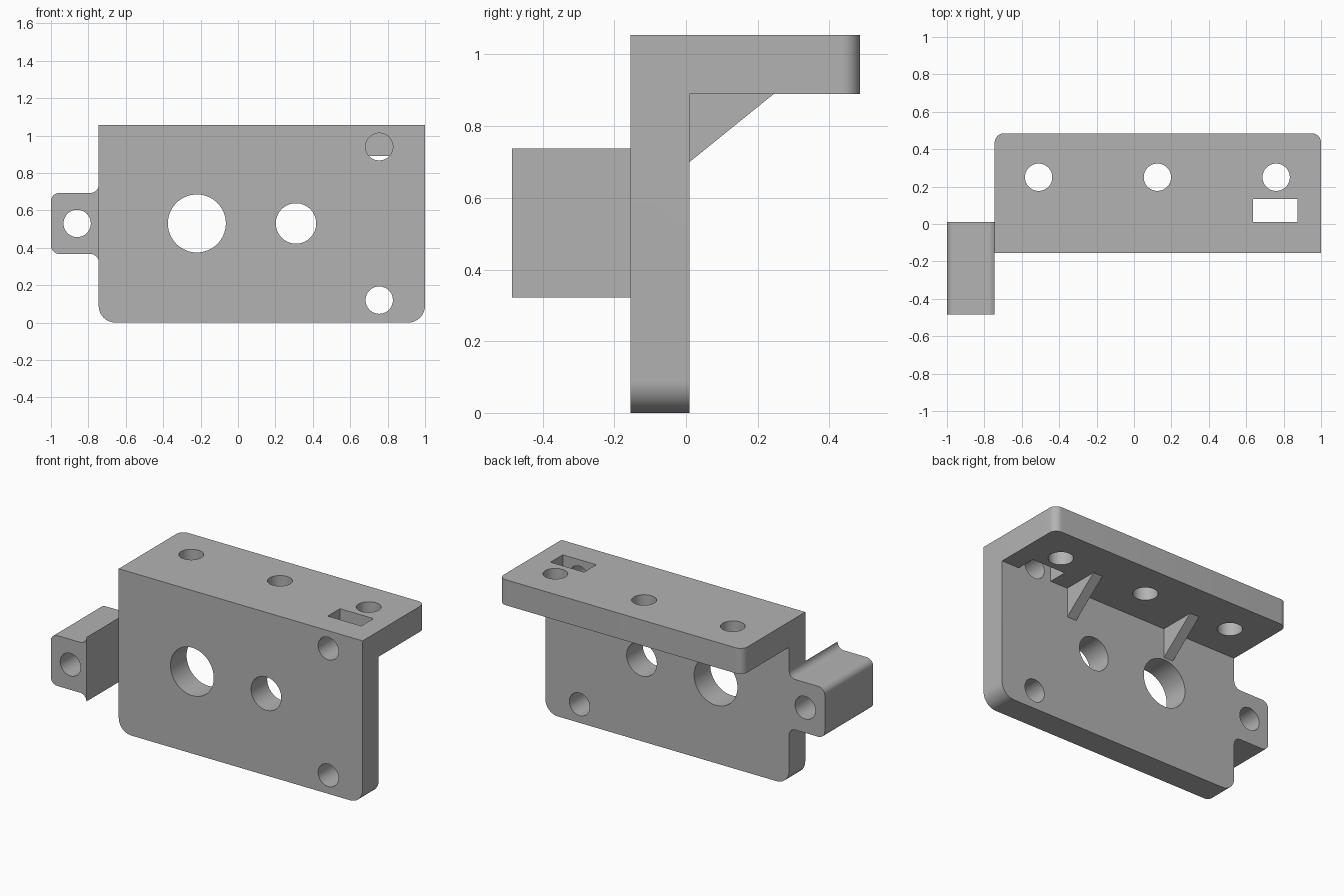
import bpy, bmesh
from math import pi, sin, cos
from mathutils import Vector

cube = bpy.data.objects.get("Cube")
if cube:
    bpy.data.objects.remove(cube)

grey = bpy.data.materials.new("plain grey")
grey.use_nodes = True
COLOUR = (0.45, 0.45, 0.45, 1)
grey.diffuse_color = COLOUR
grey.node_tree.nodes["Principled BSDF"].inputs["Base Color"].default_value = COLOUR


def finish(bm, name):
    bmesh.ops.recalc_face_normals(bm, faces=bm.faces)
    mesh = bpy.data.meshes.new(name)
    bm.to_mesh(mesh)
    bm.free()
    mesh.materials.append(grey)
    obj = bpy.data.objects.new(name, mesh)
    bpy.context.collection.objects.link(obj)
    return obj


def prism(points, offset):
    """Closed outline swept along an offset."""
    bm = bmesh.new()
    face = bm.faces.new([bm.verts.new(p) for p in points])
    swept = bmesh.ops.extrude_face_region(bm, geom=[face])["geom"]
    verts = [v for v in swept if isinstance(v, bmesh.types.BMVert)]
    bmesh.ops.translate(bm, verts=verts, vec=offset)
    return bm


def box(name, low, high):
    (a, b, c), (d, e, f) = low, high
    return finish(prism([(a, b, c), (d, b, c), (d, e, c), (a, e, c)], (0, 0, f - c)), name)


def rod(name, centre, radius, offset):
    """Round cutter running along y or z."""
    along_y = offset[1] != 0
    ring = []
    for i in range(64):
        u, v = radius * cos(i * pi / 32), radius * sin(i * pi / 32)
        ring.append(Vector(centre) + Vector((u, 0, v) if along_y else (u, v, 0)))
    return finish(prism(ring, offset), name)


def combine(target, tool, operation):
    mod = target.modifiers.new(operation.lower(), "BOOLEAN")
    mod.operation, mod.solver, mod.object = operation, "EXACT", tool
    bpy.context.view_layer.objects.active = target
    bpy.ops.object.modifier_apply(modifier=mod.name)
    bpy.data.objects.remove(tool)


LEFT, RIGHT = -0.745, 1.0
FRONT, WALL, BACK = -0.155, 0.01, 0.485
SHELF, TOP = 0.89, 1.055

# L-shaped plate and shelf with rounded lower and rear corners
outline = [(FRONT, 0), (WALL, 0), (WALL, SHELF), (BACK, SHELF), (BACK, TOP), (FRONT, TOP)]
bm = prism([(LEFT, y, z) for y, z in outline], (RIGHT - LEFT, 0, 0))


def round_edges(axis, value, radius):
    edges = [e for e in bm.edges
             if all(abs(v.co[axis] - value) < 1e-4 for v in e.verts)
             and abs(e.verts[0].co.x - e.verts[1].co.x) < 1e-4]
    bmesh.ops.bevel(bm, geom=edges, offset=radius, segments=12,
                    profile=0.5, affect="EDGES")


round_edges(2, 0, 0.09)
round_edges(1, BACK, 0.05)
bracket = finish(bm, "mounting_bracket")

# Side lug: rounded outer corners, concave flare where it meets the plate
MID, HALF, R = 0.53, 0.163, 0.045
upper = []
for i in range(9):
    a = i * pi / 16
    upper.append((-1 + R - R * cos(a), HALF - R + R * sin(a)))
for i in range(9):
    a = i * pi / 16
    upper.append((LEFT - R + R * sin(a), HALF + R - R * cos(a)))
section = upper + [(x, -z) for x, z in reversed(upper)]
lug = finish(prism([(x, -0.485, MID + z) for x, z in section], (0, 0.485 + WALL, 0)), "side_lug")
combine(bracket, lug, "UNION")

# Two triangular ribs under the shelf
rib_outline = [(-0.05, 0.70), (WALL, 0.70), (0.245, SHELF), (0.245, 0.95), (-0.05, 0.95)]
for x in (-0.284, 0.443):
    rib = finish(prism([(x, y, z) for y, z in rib_outline], (0.067, 0, 0)), "rib")
    combine(bracket, rib, "UNION")

# Slot through the shelf
combine(bracket, box("slot", (0.635, WALL, 0.8), (0.875, 0.135, 1.2)), "DIFFERENCE")

# Holes through the plate and lug; the upper corner one ends in the slot
for x, z, radius, end in ((-0.22, MID, 0.155, 0.1), (0.31, MID, 0.108, 0.1),
                          (0.755, 0.12, 0.073, 0.1), (0.755, 0.94, 0.073, 0.07),
                          (-0.86, MID, 0.073, 0.1)):
    combine(bracket, rod("hole", (x, -0.6, z), radius, (0, 0.6 + end, 0)), "DIFFERENCE")

# Row of holes through the shelf
for x in (-0.51, 0.125, 0.76):
    combine(bracket, rod("hole", (x, 0.25, 0.8), 0.073, (0, 0, 0.4)), "DIFFERENCE")

bpy.ops.object.select_all(action="DESELECT")
bracket.select_set(True)
bpy.context.view_layer.objects.active = bracket
bpy.ops.object.shade_smooth_by_angle(angle=pi / 6)
